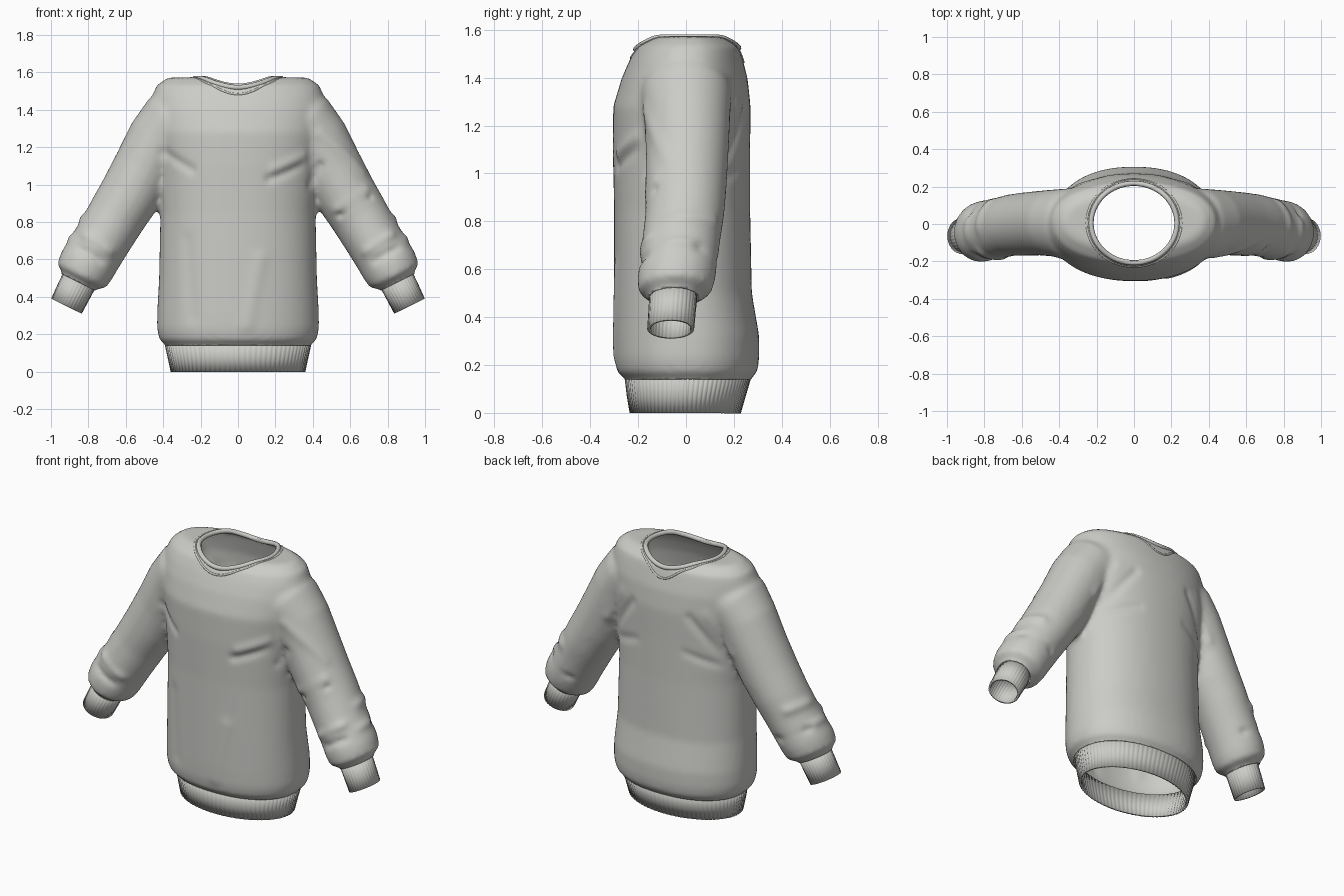
import bpy, bmesh, math
from mathutils import Vector, geometry
from mathutils.bvhtree import BVHTree

if "Cube" in bpy.data.objects:
    bpy.data.objects.remove(bpy.data.objects["Cube"], do_unlink=True)

# One soft grey knit colour
grey = bpy.data.materials.new("grey_knit")
grey.use_nodes = True
colour = (0.6, 0.6, 0.575, 1)
grey.diffuse_color = colour
for node in grey.node_tree.nodes:
    if node.type == 'BSDF_PRINCIPLED':
        node.inputs["Base Color"].default_value = colour
        node.inputs["Roughness"].default_value = 0.8


def add_object(name, data):
    obj = bpy.data.objects.new(name, data)
    bpy.context.scene.collection.objects.link(obj)
    if not data.materials:
        data.materials.append(grey)
    return obj


def mesh_object(name, bm):
    for f in bm.faces:
        f.smooth = True
    mesh = bpy.data.meshes.new(name)
    bm.to_mesh(mesh)
    bm.free()
    return add_object(name, mesh)


def loft(bm, rings, sides, power=2.0, ribs=0, depth=0.0, caps=True):
    """Skin rings given as (centre, half axis u, half axis v)."""
    rows = []
    for c, u, v in rings:
        row = []
        for i in range(sides):
            a = 2 * math.pi * i / sides
            ca, sa = math.cos(a), math.sin(a)
            k = 1 + depth * math.cos(ribs * a)
            p = (c + u * math.copysign(abs(ca) ** (2 / power), ca) * k
                 + v * math.copysign(abs(sa) ** (2 / power), sa) * k)
            row.append(bm.verts.new(p))
        rows.append(row)
    faces = []
    for r, s in zip(rows, rows[1:]):
        for i in range(sides):
            j = (i + 1) % sides
            faces.append(bm.faces.new((r[i], r[j], s[j], s[i])))
    if caps:
        faces += [bm.faces.new(rows[0][::-1]), bm.faces.new(rows[-1])]
    bmesh.ops.recalc_face_normals(bm, faces=faces)


def level_rings(profile):
    """Profile rows are height, half width, front y, back y."""
    return [(Vector((0, (f + b) / 2, z)), Vector((w, 0, 0)), Vector((0, (b - f) / 2, 0)))
            for z, w, f, b in profile]


def arm_rings(path, side):
    """Path rows are x, z, y, radius across, radius in depth."""
    rings = []
    for i, (x, z, y, r, ry) in enumerate(path):
        a, b = path[max(i - 1, 0)], path[min(i + 1, len(path) - 1)]
        t = Vector((b[0] - a[0], 0, b[1] - a[1])).normalized()
        rings.append((Vector((side * x, y, z)), Vector((-t.z * side * r, 0, t.x * r)),
                      Vector((0, ry, 0))))
    return rings


# Torso and sleeves blended into one soft shell
torso = [(0.06, .37, -.235, .245), (0.14, .385, -.25, .268), (0.17, .42, -.288, .298),
         (0.23, .433, -.298, .306), (0.32, .432, -.3, .306), (0.5, .422, -.3, .275),
         (0.85, .415, -.3, .268), (1.1, .43, -.306, .268), (1.28, .455, -.304, .27),
         (1.4, .465, -.268, .257), (1.475, .458, -.235, .237), (1.53, .435, -.205, .222),
         (1.572, .375, -.14, .165)]
sleeve = [(.27, 1.37, 0, .17, .19), (.36, 1.325, 0, .178, .19), (.42, 1.24, .005, .173, .18),
          (.5, 1.09, .005, .167, .173), (.575, .95, 0, .165, .17), (.65, .83, -.005, .158, .165),
          (.715, .72, -.02, .153, .163), (.768, .635, -.03, .153, .162),
          (.81, .565, -.04, .154, .163), (.837, .512, -.046, .145, .154),
          (.85, .485, -.05, .1, .105), (.88, .425, -.055, .085, .09)]
bm = bmesh.new()
loft(bm, level_rings(torso), 64, power=2.2)
for side in (-1, 1):
    loft(bm, arm_rings(sleeve, side), 40)
blank = mesh_object("shell_blank", bm)

# Neck opening cutter
NECK_X, NECK_Y, NECK_C = 0.222, 0.205, 0.005
bm = bmesh.new()
loft(bm, level_rings([(z, NECK_X, NECK_C - NECK_Y, NECK_C + NECK_Y) for z in (1.2, 1.8)]), 96)
cutter = mesh_object("neck_cutter", bm)
cutter.hide_render = True

remesh = blank.modifiers.new("blend", 'REMESH')
remesh.mode = 'VOXEL'
remesh.voxel_size = 0.015
soften = blank.modifiers.new("soften", 'SMOOTH')
soften.factor = 0.5
soften.iterations = 9
cut = blank.modifiers.new("neck", 'BOOLEAN')
cut.operation = 'DIFFERENCE'
cut.solver = 'EXACT'
cut.object = cutter
bpy.context.view_layer.update()
graph = bpy.context.evaluated_depsgraph_get()
bm = bmesh.new()
bm.from_mesh(blank.evaluated_get(graph).data)
for helper in (blank, cutter):
    bpy.data.objects.remove(helper, do_unlink=True)

# Open the neck
inner = [f for f in bm.faces if f.calc_center_median().z > 1.15 and math.hypot(
    f.calc_center_median().x / NECK_X,
    (f.calc_center_median().y - NECK_C) / NECK_Y) < 1.001]
bmesh.ops.delete(bm, geom=inner, context='FACES')


# Open the hem and the sleeve ends
def trim(point, normal, keep):
    verts = {v for v in bm.verts if keep(v.co)}
    edges = [e for e in bm.edges if all(v in verts for v in e.verts)]
    faces = [f for f in bm.faces if all(v in verts for v in f.verts)]
    bmesh.ops.bisect_plane(bm, geom=list(verts) + edges + faces, plane_co=point,
                           plane_no=normal, clear_outer=True)


trim((0, 0, 0.14), (0, 0, -1), lambda p: abs(p.x) < 0.55)
for side in (-1, 1):
    trim((side * .853, 0, .478), (side * .447, 0, -.894), lambda p: p.x * side > 0.6)

# Cloth folds: start, end, height, width
folds = [((.5, -.15, .81), (.7, -.12, .93), -.014, .018),
         ((.5, -.15, .85), (.68, -.12, .97), .008, .03),
         ((.17, -.29, 1.03), (.35, -.23, 1.1), -.012, .025),
         ((.2, -.29, 1.08), (.36, -.22, 1.15), .01, .03),
         ((.4, -.17, 1.0), (.44, -.17, 1.1), -.015, .025),
         ((.44, -.17, 1.27), (.68, -.1, 1.08), .007, .03),
         ((-.4, -.18, 1.17), (-.25, -.27, 1.08), -.01, .025),
         ((.05, -.3, .25), (.12, -.3, .6), .007, .04),
         ((-.25, -.27, .3), (-.28, -.26, .7), -.006, .04)]
for s in (-1, 1):
    folds += [((s * .41, .17, 1.0), (s * .2, .26, 1.27), -.012, .028),
              ((s * .42, .17, 1.08), (s * .3, .24, 1.3), .009, .03),
              ((s * .4, .16, .97), (s * .17, .27, 1.05), -.009, .025),
              ((s * .69, -.2, .57), (s * .9, -.17, .69), -.012, .02),
              ((s * .65, -.18, .62), (s * .86, -.15, .76), .011, .025),
              ((s * .9, .05, .7), (s * .7, .13, .6), -.01, .022),
              ((s * .86, -.05, .83), (s * .78, .12, .8), .011, .03),
              ((s * .91, -.12, .72), (s * .9, .04, .72), .01, .025)]
folds = [(Vector(a), Vector(b), h, w) for a, b, h, w in folds]
bm.normal_update()
moves = []
for v in bm.verts:
    amount = 0.0
    for a, b, h, w in folds:
        near, t = geometry.intersect_point_line(v.co, a, b)
        near = a.lerp(b, min(max(t, 0), 1))
        amount += h * math.exp(-((v.co - near).length / w) ** 2)
    moves.append((v, v.normal * amount))
for v, move in moves:
    v.co += move
tree = BVHTree.FromBMesh(bm)
shell = mesh_object("sweater_body", bm)
shell.data.materials.clear()
shell.data.materials.append(grey)
for p in shell.data.polygons:
    p.material_index = 0
thick = shell.modifiers.new("cloth", 'SOLIDIFY')
thick.thickness = 0.01
thick.offset = -1


# Collar roll and its stitched seam follow the neckline
def neck_tube(name, scale, radius, sink):
    points = []
    for i in range(72):
        a = 2 * math.pi * i / 72
        x = NECK_X * scale * math.cos(a)
        y = NECK_C + NECK_Y * scale * math.sin(a)
        hit = tree.ray_cast(Vector((x, y, 2)), Vector((0, 0, -1)))[0]
        if hit and hit.z > 1.3:
            points.append((x, y, hit.z - sink, 1))
    curve = bpy.data.curves.new(name, 'CURVE')
    curve.dimensions = '3D'
    curve.bevel_depth = radius
    curve.bevel_resolution = 3
    line = curve.splines.new('POLY')
    line.points.add(len(points) - 1)
    for point, co in zip(line.points, points):
        point.co = co
    line.use_cyclic_u = True
    line.use_smooth = True
    add_object(name, curve)


neck_tube("collar", 1.035, 0.014, 0.004)
neck_tube("collar_seam", 1.14, 0.006, 0.003)


# Ribbed hem and cuffs
def ribbed(name, rings, sides, ribs, depth):
    band = bmesh.new()
    loft(band, rings, sides, ribs=ribs, depth=depth, caps=False)
    obj = mesh_object(name, band)
    wall = obj.modifiers.new("wall", 'SOLIDIFY')
    wall.thickness = 0.012
    wall.offset = 0


ribbed("hem_band", level_rings([(0, .352, -.228, .222), (.07, .367, -.24, .242),
                                (.155, .386, -.25, .267)]), 320, 80, .006)
for side, label in ((-1, "right"), (1, "left")):
    path = [(.842, .5, -.052, .089, .094), (.88, .425, -.058, .087, .092),
            (.917, .35, -.064, .084, .091)]
    ribbed(label + "_cuff", arm_rings(path, side), 128, 32, .012)
